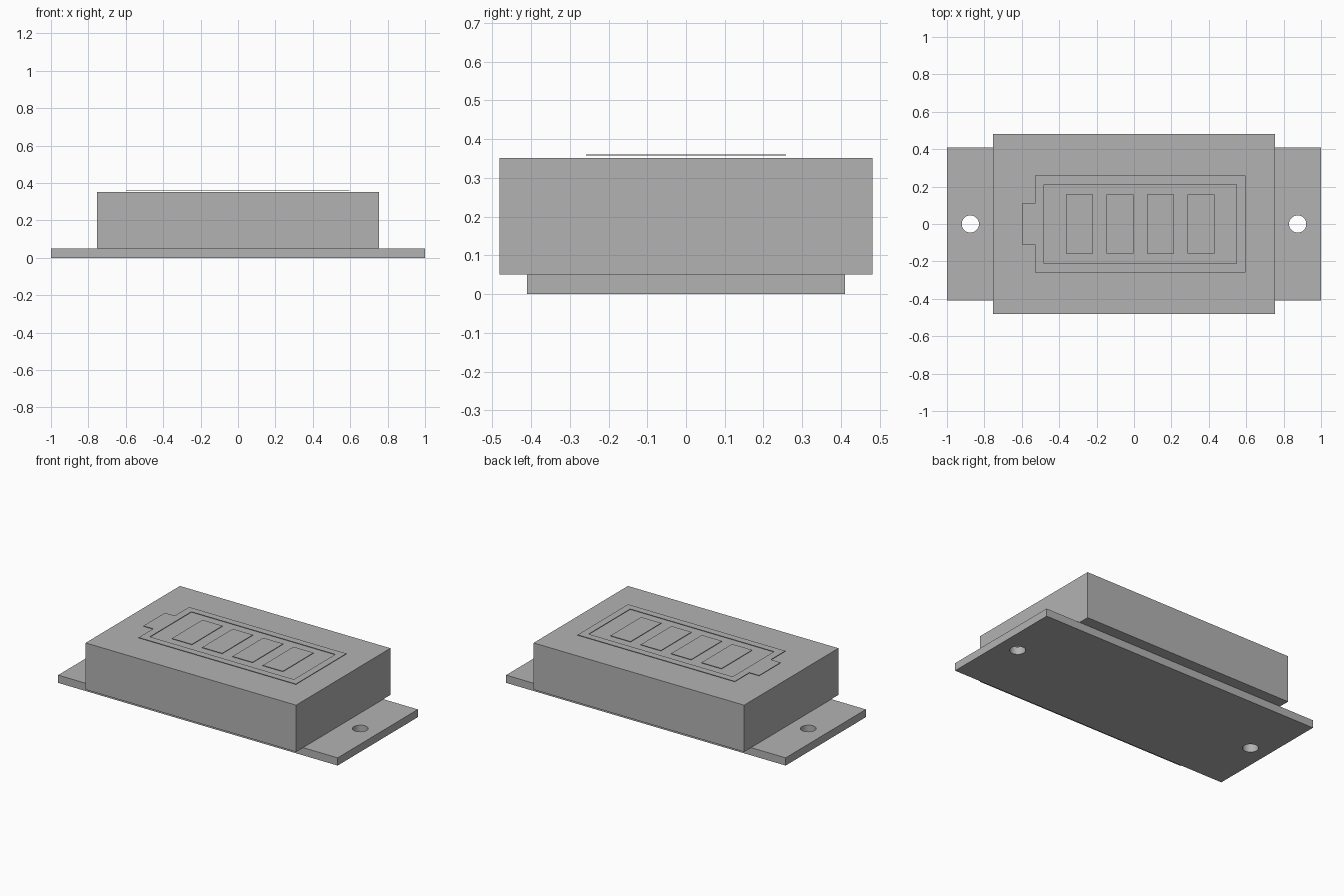
import bpy
import bmesh
import math
from mathutils import Matrix

if "Cube" in bpy.data.objects:
    bpy.data.objects.remove(bpy.data.objects["Cube"], do_unlink=True)

GREY = (0.45, 0.45, 0.45, 1.0)
grey = bpy.data.materials.new("plain_grey")
grey.use_nodes = True
grey.diffuse_color = GREY
grey.node_tree.nodes["Principled BSDF"].inputs["Base Color"].default_value = GREY


def rect(x0, x1, y):
    return [(x0, -y), (x1, -y), (x1, y), (x0, y)]


def circle(cx, r, n=32):
    return [(cx + r * math.cos(math.tau * i / n), r * math.sin(math.tau * i / n)) for i in range(n)]


def extruded(name, loops, z0, z1):
    """Solid from an outline, with any further loops cut as holes."""
    bm = bmesh.new()
    edges = []
    for loop in loops:
        verts = [bm.verts.new((x, y, z0)) for x, y in loop]
        edges += [bm.edges.new((v, verts[i - 1])) for i, v in enumerate(verts)]
    bmesh.ops.triangle_fill(bm, edges=edges, use_beauty=True)
    result = bmesh.ops.extrude_face_region(bm, geom=bm.faces[:], use_keep_orig=True)
    top = [g for g in result["geom"] if isinstance(g, bmesh.types.BMVert)]
    bmesh.ops.translate(bm, verts=top, vec=(0, 0, z1 - z0))
    bmesh.ops.recalc_face_normals(bm, faces=bm.faces[:])
    bmesh.ops.dissolve_limit(bm, angle_limit=0.01, verts=bm.verts[:], edges=bm.edges[:])
    mesh = bpy.data.meshes.new(name)
    bm.to_mesh(mesh)
    bm.free()
    mesh.materials.append(grey)
    obj = bpy.data.objects.new(name, mesh)
    bpy.context.collection.objects.link(obj)
    return obj


def smooth_hole_walls(obj):
    bpy.ops.object.select_all(action="DESELECT")
    obj.select_set(True)
    bpy.context.view_layer.objects.active = obj
    bpy.ops.object.shade_smooth_by_angle(angle=math.radians(30))


# Mounting plate with a screw hole at each end
plate = extruded("mounting_plate", [rect(-1, 1, 0.41), circle(-0.875, 0.046), circle(0.875, 0.046)], 0, 0.05)
smooth_hole_walls(plate)

# Main housing
extruded("housing", [rect(-0.753, 0.753, 0.482)], 0.05, 0.352)

# Raised battery symbol: outline with a terminal, and charge bars
SYMBOL_Z = (0.358, 0.361)
outline = [(-0.53, -0.258), (0.595, -0.258), (0.595, 0.258), (-0.53, 0.258),
           (-0.53, 0.11), (-0.6, 0.11), (-0.6, -0.11), (-0.53, -0.11)]
extruded("battery_outline", [outline, rect(-0.482, 0.548, 0.212)], *SYMBOL_Z)
for i in range(4):
    x = -0.364 + 0.217 * i
    extruded(f"charge_bar_{i + 1}", [rect(x, x + 0.144, 0.157)], *SYMBOL_Z)
